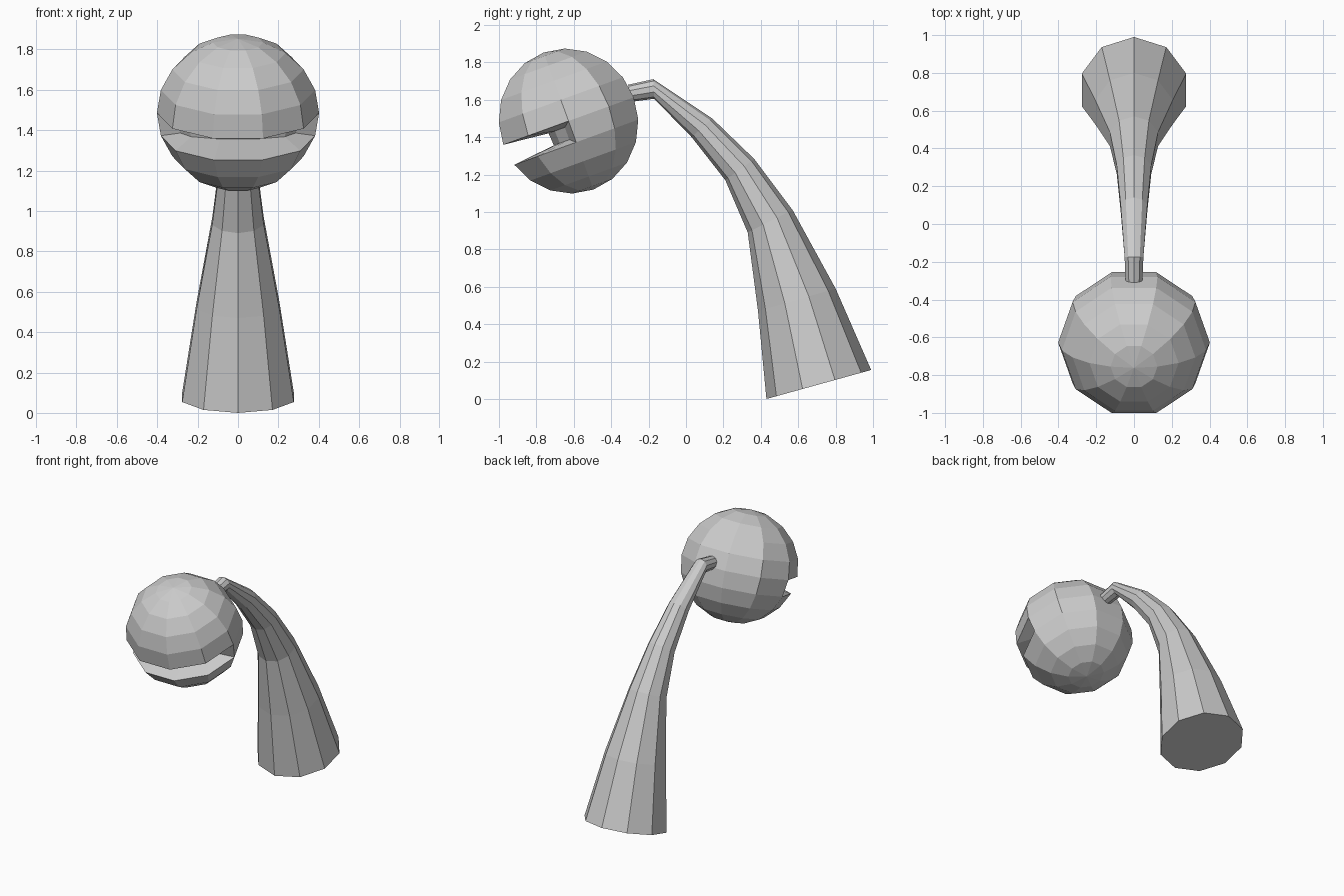
import bpy, bmesh
from math import sin, cos, tau, atan2, radians
from mathutils import Vector, Matrix

if "Cube" in bpy.data.objects:
    bpy.data.objects.remove(bpy.data.objects["Cube"])

SIDES = 10


def finish(bm, name):
    bmesh.ops.recalc_face_normals(bm, faces=bm.faces[:])
    mesh = bpy.data.meshes.new(name)
    bm.to_mesh(mesh)
    bm.free()
    obj = bpy.data.objects.new(name, mesh)
    bpy.context.collection.objects.link(obj)
    return obj


# Curved tapering stalk: each ring spans a back point and a front point (y, z)
rings = [
    ((0.99, 0.155), (0.43, 0.0)),
    ((0.80, 0.59), (0.385, 0.47)),
    ((0.57, 1.01), (0.33, 0.89)),
    ((0.365, 1.283), (0.21, 1.17)),
    ((0.14, 1.50), (0.03, 1.40)),
    ((-0.175, 1.71), (-0.17, 1.605)),
    ((-0.31, 1.68), (-0.285, 1.59)),
]
bm = bmesh.new()
loops = []
for back, front in rings:
    b, f = Vector((0, *back)), Vector((0, *front))
    mid, half = (b + f) / 2, (b - f) / 2
    side = Vector((half.length, 0, 0))
    loops.append([bm.verts.new(mid + half * cos(tau * i / SIDES) + side * sin(tau * i / SIDES))
                  for i in range(SIDES)])
for lo, hi in zip(loops, loops[1:]):
    for i in range(SIDES):
        j = (i + 1) % SIDES
        bm.faces.new((lo[i], lo[j], hi[j], hi[i]))
bm.faces.new(loops[0])
bm.faces.new(loops[-1])
finish(bm, "stalk")

# Low-poly ball head, turned so a vertex lies on the x axis
R = 0.39
bm = bmesh.new()
bmesh.ops.create_uvsphere(bm, u_segments=SIDES, v_segments=10, radius=R)
v = next(v for v in bm.verts if abs(v.co.z) < 1e-4)
bmesh.ops.rotate(bm, verts=bm.verts[:], matrix=Matrix.Rotation(-atan2(v.co.y, v.co.x), 3, 'Z'))

# Mouth: front half of the band under the equator, pushed deep inside
mouth = []
for f in bm.faces:
    c = f.calc_center_median()
    if -0.1 < c.z < 0 and c.y < 0:
        mouth.append(f)
bmesh.ops.inset_region(bm, faces=mouth, thickness=0.002, use_even_offset=True)
for v in {v for f in mouth for v in f.verts}:
    v.co.x *= 0.75
    v.co.y = -0.03 + v.co.y * 0.25
    v.co.z = -0.06 + (v.co.z + 0.06) * 0.6

# Tilt the head forward and place it at the stalk tip
bm.transform(Matrix.Translation((0, -0.628, 1.486))
             @ Matrix.Rotation(radians(20), 4, 'X')
             @ Matrix.Diagonal((1.03, 1, 1, 1)))
finish(bm, "head")
